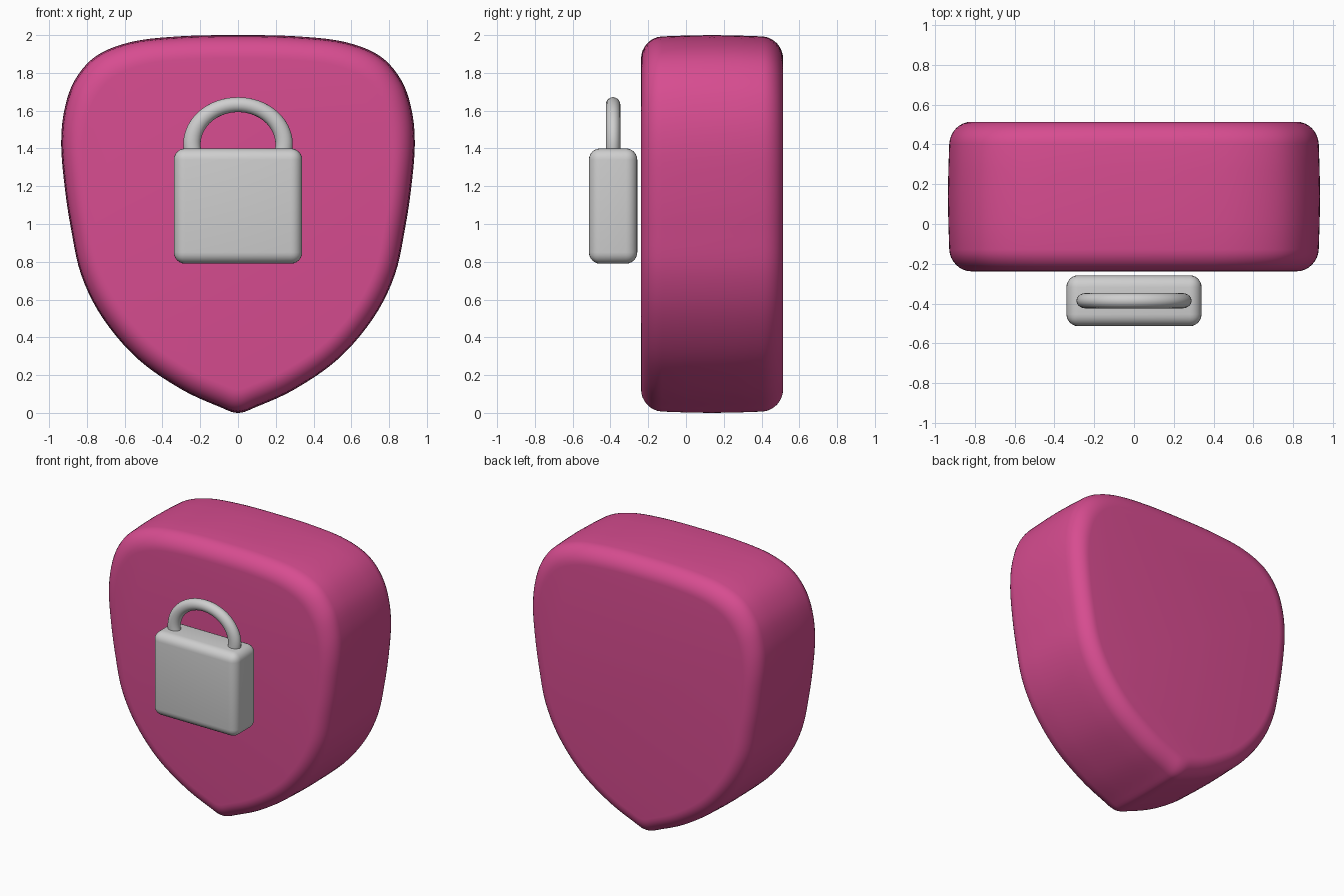
import bpy, bmesh, math
from mathutils import Matrix, Vector

if "Cube" in bpy.data.objects:
    bpy.data.objects.remove(bpy.data.objects["Cube"], do_unlink=True)


def material(name, rgb):
    m = bpy.data.materials.new(name)
    m.use_nodes = True
    m.diffuse_color = (*rgb, 1)
    bsdf = next(n for n in m.node_tree.nodes if n.type == 'BSDF_PRINCIPLED')
    bsdf.inputs["Base Color"].default_value = (*rgb, 1)
    return m


def finish(bm, name, mat):
    bmesh.ops.recalc_face_normals(bm, faces=bm.faces[:])
    mesh = bpy.data.meshes.new(name)
    bm.to_mesh(mesh)
    bm.free()
    mesh.materials.append(mat)
    mesh.shade_smooth()
    ob = bpy.data.objects.new(name, mesh)
    bpy.context.collection.objects.link(ob)
    return ob


def smooth_loop(pts, steps):
    """Closed Catmull-Rom curve through the points."""
    out = []
    n = len(pts)
    for i in range(n):
        a, b, c, d = (pts[(i + k) % n] for k in (-1, 0, 1, 2))
        for s in range(steps):
            t = s / steps
            out.append(0.5 * (2 * b + (c - a) * t + (2 * a - 5 * b + 4 * c - d) * t ** 2
                              + (3 * b - a - 3 * c + d) * t ** 3))
    return out


pink = material("pink", (0.68, 0.073, 0.28))
grey = material("light grey", (0.62, 0.62, 0.62))

# Shield: mirrored half outline, lofted front to back with rounded rims
half = [(0.3, 1.994), (0.56, 1.965), (0.75, 1.89), (0.865, 1.76), (0.92, 1.6),
        (0.936, 1.42), (0.918, 1.2), (0.885, 0.98), (0.83, 0.73), (0.715, 0.5),
        (0.53, 0.285), (0.3, 0.125), (0.1, 0.033)]
outline = [(0, 2)] + half + [(0, 0)] + [(-x, z) for x, z in reversed(half)]
outline = smooth_loop([Vector(p) for p in outline], 5)
y_mid, depth, rim = 0.138, 0.376, 0.11
front = []
for i in range(9):
    a = math.pi / 2 * i / 8
    y = -depth + rim * (1 - math.cos(a))
    front.append((y, rim * (1 - math.sin(a)) + 0.014 * (y / depth) ** 2))
sections = front + [(-0.13, 0.002), (0, 0)]
sections += [(-y, inset) for y, inset in reversed(sections[:-1])]

bm = bmesh.new()
rings = [[bm.verts.new((p.x * (1 - s), y_mid + y, 1 + (p.y - 1) * (1 - s))) for p in outline]
         for y, s in sections]
count = len(outline)
for r0, r1 in zip(rings, rings[1:]):
    for i in range(count):
        j = (i + 1) % count
        bm.faces.new((r0[i], r0[j], r1[j], r1[i]))
for ring in (rings[0], rings[-1]):
    bm.faces.new(ring)
shield = finish(bm, "shield", pink)

# Padlock body: rounded block
bm = bmesh.new()
bmesh.ops.create_cube(bm, size=1, matrix=Matrix.Translation((0, -0.386, 1.095))
                      @ Matrix.Diagonal((0.68, 0.256, 0.61, 1)))
bmesh.ops.bevel(bm, geom=bm.edges[:], offset=0.06, segments=6, profile=0.5, affect='EDGES')
finish(bm, "padlock_body", grey)

# Padlock shackle: flattened arch whose ends sink into the body
bm = bmesh.new()
start = math.radians(-20)
ring = bmesh.ops.create_circle(bm, segments=20, radius=0.046,
                               matrix=Matrix.Translation((0.244, 0, 0)))["verts"]
bmesh.ops.rotate(bm, verts=ring, cent=(0, 0, 0), matrix=Matrix.Rotation(-start, 3, 'Y'))
edges = bm.edges[:]
bmesh.ops.spin(bm, geom=edges, cent=(0, 0, 0), axis=(0, -1, 0),
               angle=math.pi - 2 * start, steps=40)
bmesh.ops.holes_fill(bm, edges=bm.edges[:])
bmesh.ops.scale(bm, vec=(1, 0.84, 0.86), verts=bm.verts[:])
bmesh.ops.translate(bm, vec=(0, -0.386, 1.422), verts=bm.verts[:])
finish(bm, "padlock_shackle", grey)

# Keep the flat caps crisp where they meet curved surfaces
bpy.ops.object.select_all(action='DESELECT')
for ob in bpy.context.collection.objects:
    if ob.name in ("shield", "padlock_body", "padlock_shackle"):
        ob.select_set(True)
        bpy.context.view_layer.objects.active = ob
bpy.ops.object.shade_smooth_by_angle(angle=math.radians(40))
